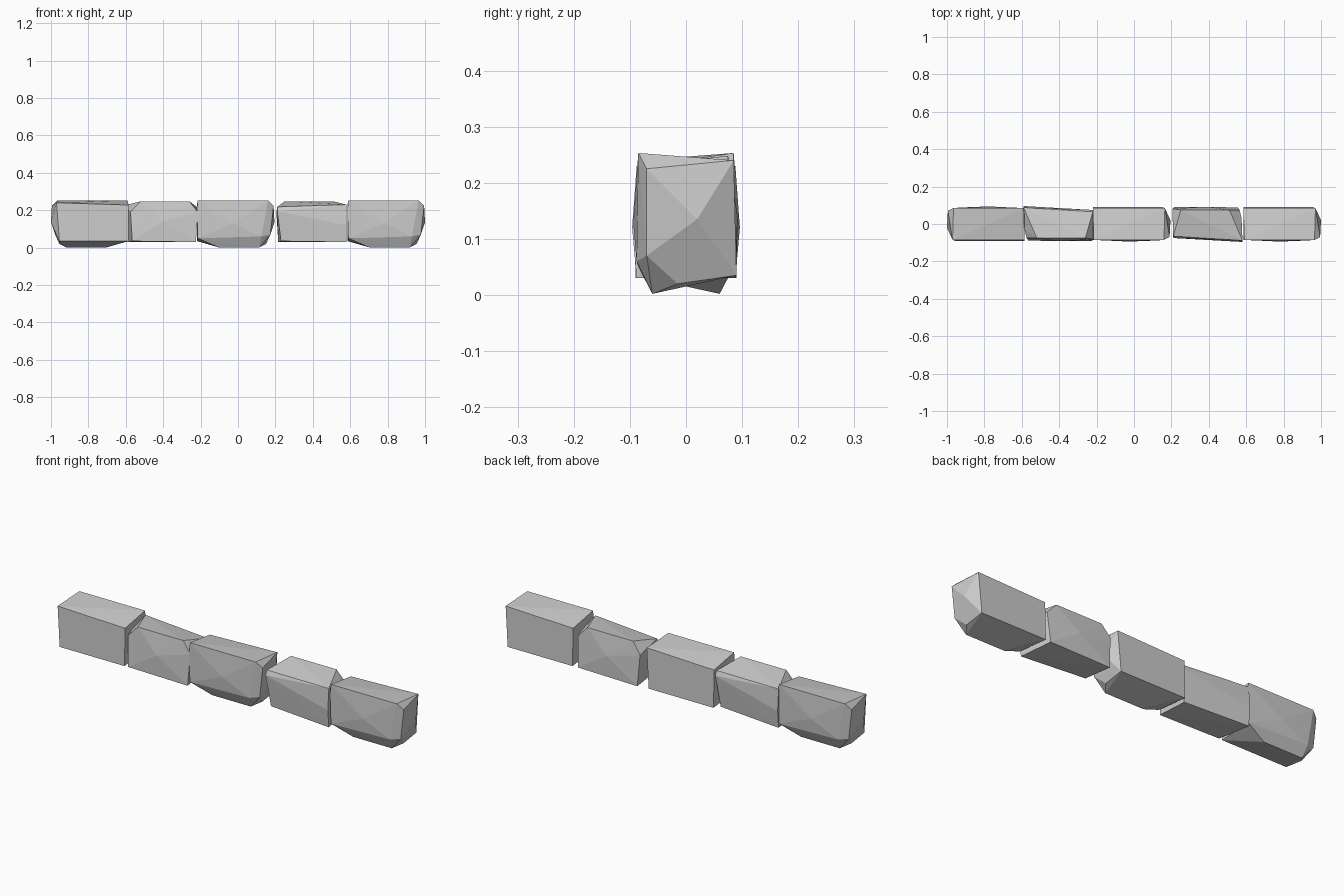
import bpy, bmesh
from math import pi
from mathutils import Matrix

# Corner points of the two rough-cut stones (length along x, centred)
TALL = [
    (-0.20, -0.085, 0.253), (0.175, -0.085, 0.253),   # front top edge
    (-0.205, 0.085, 0.228), (0.18, 0.085, 0.24),      # back top edge
    (-0.205, 0.09, 0.035), (0.165, 0.09, 0.035),      # back bottom edge
    (-0.09, -0.06, 0.002), (0.13, -0.06, 0.002),      # lowest edge
    (0.165, -0.015, 0.02),
    (-0.205, -0.085, 0.20), (-0.20, -0.085, 0.05),    # inner end
    (-0.01, -0.094, 0.13), (0.14, -0.088, 0.06),      # front bulge
    (0.205, -0.07, 0.225), (0.188, -0.07, 0.07),      # outer end
    (0.21, 0.02, 0.135),
]
SHORT = [
    (-0.12, -0.075, 0.248), (0.14, -0.075, 0.248),    # front top edge
    (-0.19, 0.088, 0.23), (0.18, 0.065, 0.218),       # back top edge
    (-0.19, 0.096, 0.12), (0.18, 0.075, 0.195),       # back ridge
    (-0.19, 0.088, 0.03), (0.16, 0.06, 0.035),        # back bottom edge
    (-0.165, -0.088, 0.035), (0.175, -0.09, 0.03),    # front bottom edge
    (-0.185, -0.03, 0.20), (-0.175, -0.075, 0.19),    # left end
    (0.185, -0.082, 0.19), (0.0, -0.092, 0.14),       # right end and front bulge
]


def stone(name, points, x, turned):
    """Faceted stone: convex hull of its corners, optionally turned half round."""
    bm = bmesh.new()
    for p in points:
        bm.verts.new(p)
    hull = bmesh.ops.convex_hull(bm, input=bm.verts[:])
    loose = [v for v in bm.verts if not v.link_faces]
    bmesh.ops.delete(bm, geom=loose, context='VERTS')
    bm.transform(Matrix.Translation((x, 0, 0)) @ Matrix.Rotation(pi * turned, 4, 'Z'))
    bmesh.ops.recalc_face_normals(bm, faces=bm.faces[:])
    mesh = bpy.data.meshes.new(name)
    bm.to_mesh(mesh)
    bm.free()
    ob = bpy.data.objects.new(name, mesh)
    bpy.context.collection.objects.link(ob)


# Row of alternating tall and short stones
row = [(TALL, -0.79, 1), (SHORT, -0.40, 0), (TALL, -0.015, 0),
       (SHORT, 0.39, 1), (TALL, 0.79, 0)]
for i, (points, x, turned) in enumerate(row, 1):
    stone(f"edging_stone_{i}", points, x, turned)
